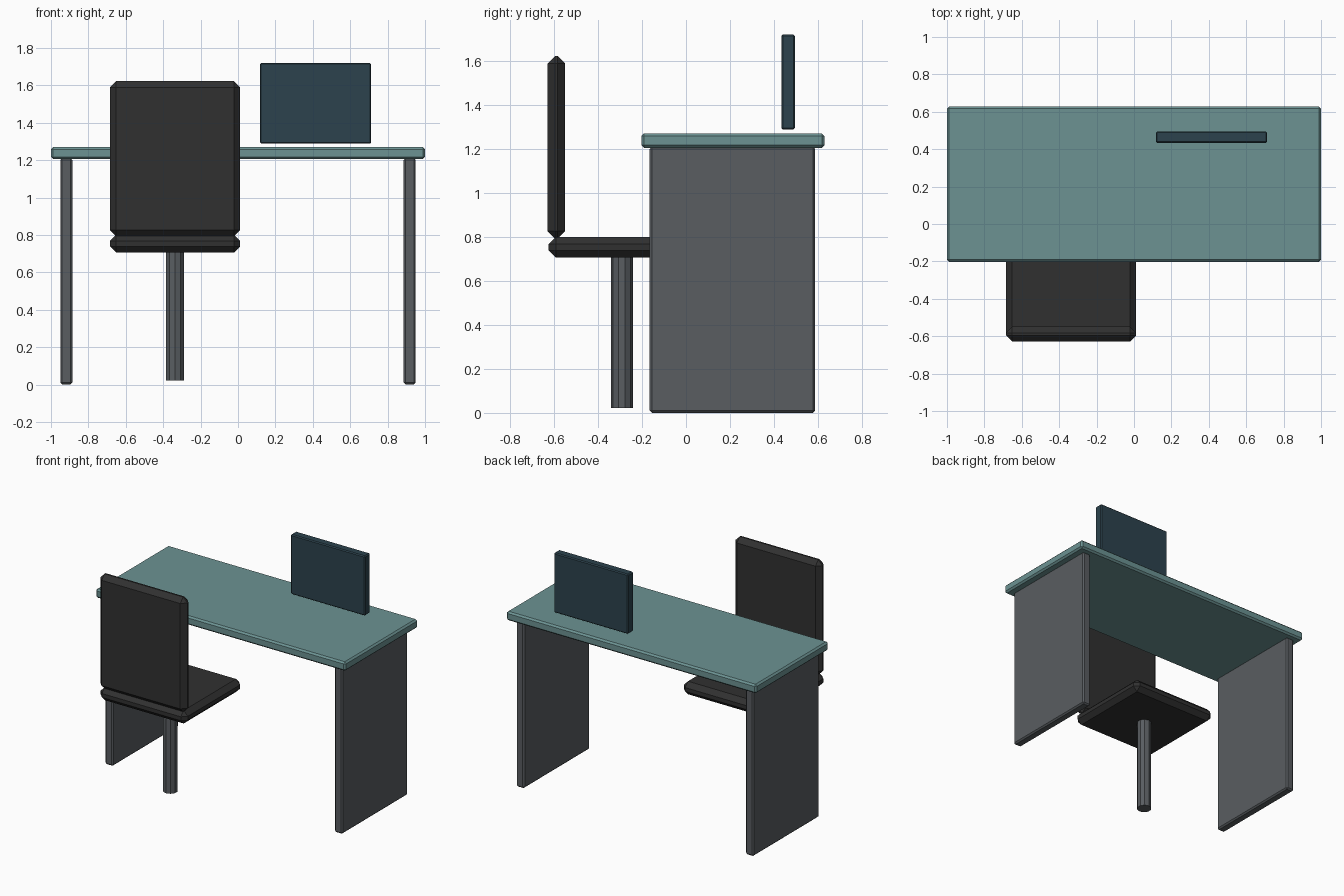
import bpy

if "Cube" in bpy.data.objects:
    bpy.data.objects.remove(bpy.data.objects["Cube"])


def material(name, color):
    mat = bpy.data.materials.new(name)
    mat.diffuse_color = (*color, 1)
    mat.use_nodes = True
    mat.node_tree.nodes["Principled BSDF"].inputs["Base Color"].default_value = mat.diffuse_color
    return mat


def chamfered_box(name, lo, hi, chamfer, mat=None):
    """Box between two corners with a single flat chamfer on every edge."""
    bpy.ops.mesh.primitive_cube_add(size=1, location=[(a + b) / 2 for a, b in zip(lo, hi)])
    obj = bpy.context.object
    obj.name = name
    obj.scale = [b - a for a, b in zip(lo, hi)]
    bpy.ops.object.transform_apply(location=False, rotation=False, scale=True)
    bevel = obj.modifiers.new("chamfer", 'BEVEL')
    bevel.width = chamfer
    bevel.segments = 1
    if mat:
        obj.data.materials.append(mat)
    return obj


teal = material("teal_top", (0.15, 0.29, 0.29))
dark_blue = material("dark_screen", (0.025, 0.055, 0.075))
black = material("black_padding", (0.03, 0.03, 0.03))
steel = material("grey_metal", (0.1, 0.11, 0.12))

# Desk: top and two side panels
chamfered_box("desk_top", (-1, -0.203, 1.205), (1, 0.629, 1.27), 0.012, teal)
for side, x in (("left", -0.918), ("right", 0.918)):
    chamfered_box(side + "_panel", (x - 0.032, -0.165, 0), (x + 0.032, 0.587, 1.21), 0.01, steel)

# Monitor
chamfered_box("monitor", (0.117, 0.433, 1.288), (0.712, 0.495, 1.72), 0.007, dark_blue)

# Chair: seat, backrest and ten-sided post
chamfered_box("chair_seat", (-0.685, -0.624, 0.706), (0.012, 0.04, 0.80), 0.033, black)
chamfered_box("chair_back", (-0.685, -0.629, 0.792), (0.012, -0.549, 1.622), 0.034, black)
bpy.ops.mesh.primitive_cylinder_add(vertices=10, radius=0.05, depth=0.69, location=(-0.337, -0.292, 0.367))
post = bpy.context.object
post.name = "chair_post"
post.data.materials.append(steel)
